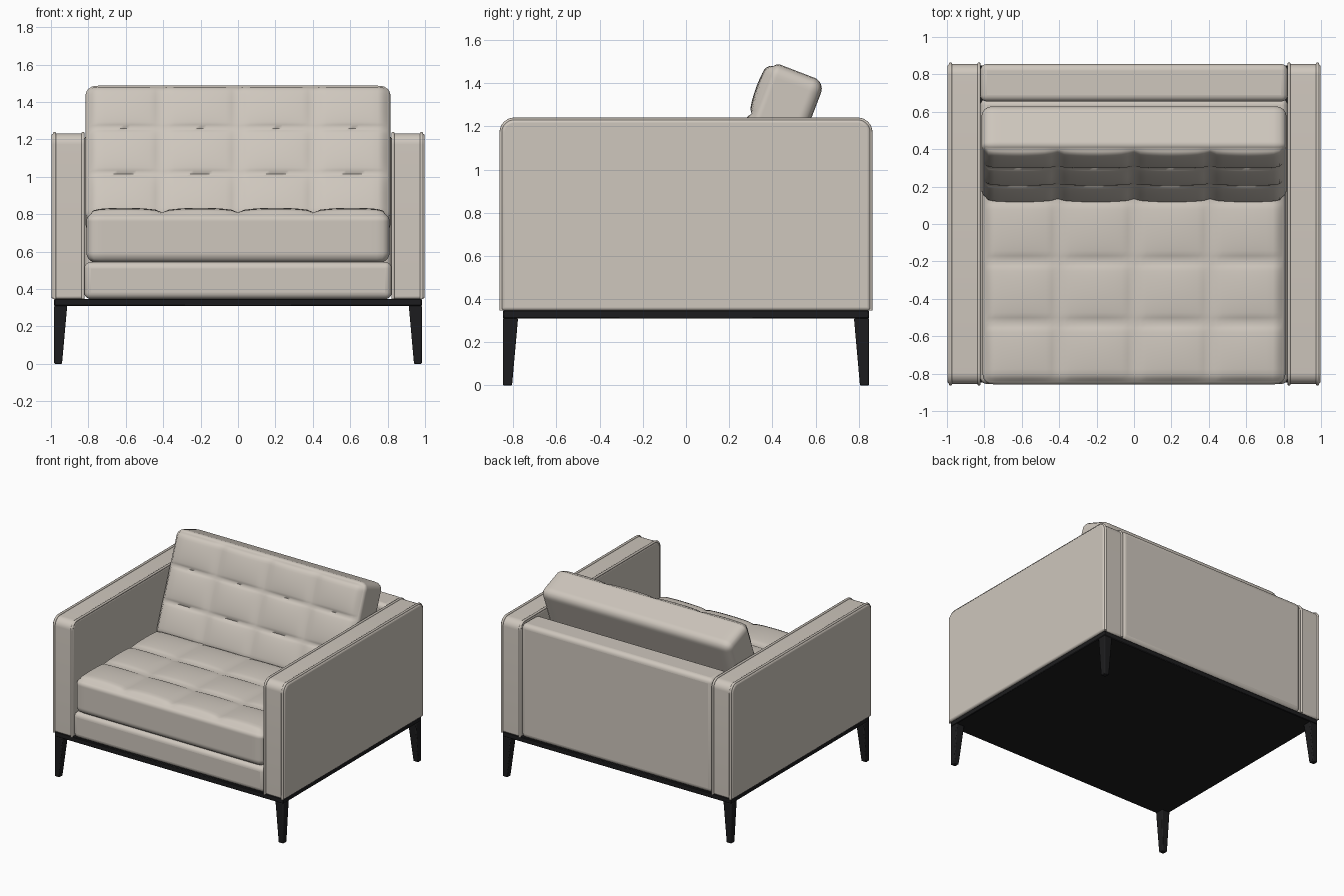
import bpy, bmesh, math
from mathutils import Vector, Matrix

if "Cube" in bpy.data.objects:
    bpy.data.objects.remove(bpy.data.objects["Cube"])


def material(name, rgb):
    m = bpy.data.materials.new(name)
    m.diffuse_color = (*rgb, 1)
    m.use_nodes = True
    m.node_tree.nodes["Principled BSDF"].inputs["Base Color"].default_value = m.diffuse_color
    return m


FABRIC = material("fabric", (0.62, 0.57, 0.51))
BLACK = material("black_metal", (0.012, 0.012, 0.013))


def finish(name, bm, mat, bevel=0.0, segments=4, angle=40):
    bmesh.ops.recalc_face_normals(bm, faces=bm.faces)
    me = bpy.data.meshes.new(name)
    bm.to_mesh(me)
    bm.free()
    me.materials.append(mat)
    ob = bpy.data.objects.new(name, me)
    bpy.context.collection.objects.link(ob)
    if bevel:
        b = ob.modifiers.new("bevel", 'BEVEL')
        b.width, b.segments = bevel, segments
        b.limit_method, b.angle_limit = 'ANGLE', math.radians(40)
    bpy.ops.object.select_all(action='DESELECT')
    ob.select_set(True)
    bpy.context.view_layer.objects.active = ob
    bpy.ops.object.shade_smooth_by_angle(angle=math.radians(angle))
    return ob


def box(name, lo, hi, mat, bevel, segments=4):
    bm = bmesh.new()
    bmesh.ops.create_cube(bm, size=1)
    lo, hi = Vector(lo), Vector(hi)
    for v in bm.verts:
        v.co = (lo + hi) / 2 + v.co * (hi - lo)
    return finish(name, bm, mat, bevel, segments)


def mirror(ob, y=False):
    m = ob.modifiers.new("mirror", 'MIRROR')
    m.use_axis = (True, y, False)


def cushion(name, size, cols, rows, loc, tilt, r=0.055, depth=0.025):
    """Rounded box whose +z side is quilted into cols x rows puffs."""
    bm = bmesh.new()
    bmesh.ops.create_cube(bm, size=1)
    bmesh.ops.subdivide_edges(bm, edges=bm.edges[:], cuts=47, use_grid_fill=True)
    half = Vector(size) / 2
    for v in bm.verts:
        t = v.co.copy()
        p = Vector(t[i] * size[i] for i in range(3))
        core = Vector(max(-half[i] + r, min(half[i] - r, p[i])) for i in range(3))
        q = core + (p - core).normalized() * r
        if t.z > 0:
            puff = abs(math.sin(math.pi * (t.x + .5) * cols)
                       * math.sin(math.pi * (t.y + .5) * rows)) ** 0.4
            q.z -= depth * (1 - puff) * min(1, t.z * 2)
        v.co = q
    ob = finish(name, bm, FABRIC, angle=75)
    ob.matrix_world = Matrix.Translation(loc) @ Matrix.Rotation(math.radians(tilt), 4, 'X')
    return ob


def arm_outline(y=0.855, z0=0.347, z1=1.232, r=0.06, n=8):
    """Side outline of an arm: open at the bottom, rounded at the top."""
    pts = [(-y, z0)]
    for cy, start in ((-y + r, 180), (y - r, 90)):
        for i in range(n + 1):
            a = math.radians(start - 90 * i / n)
            pts.append((cy + r * math.cos(a), z1 - r + r * math.sin(a)))
    return pts + [(y, z0)]


# Arms
bm = bmesh.new()
face = bm.faces.new([bm.verts.new((0.82, y, z)) for y, z in arm_outline()])
ext = bmesh.ops.extrude_face_region(bm, geom=[face])
bmesh.ops.translate(bm, vec=(0.178, 0, 0),
                    verts=[g for g in ext['geom'] if isinstance(g, bmesh.types.BMVert)])
arm = finish("arms", bm, FABRIC, 0.014, 3)
mirror(arm)

# Piping along the arm edges
for side in (-1, 1):
    for label, x in (("inner", 0.829), ("outer", 0.981)):
        cu = bpy.data.curves.new(f"{label}_piping", 'CURVE')
        cu.dimensions = '3D'
        cu.bevel_depth, cu.bevel_resolution, cu.use_fill_caps = 0.009, 2, True
        pts = arm_outline()
        sp = cu.splines.new('POLY')
        sp.points.add(len(pts) - 1)
        for p, (y, z) in zip(sp.points, pts):
            p.co = (side * x, y, z, 1)
        sp.use_smooth = True
        cu.materials.append(FABRIC)
        bpy.context.collection.objects.link(
            bpy.data.objects.new(f"{label}_piping_{'left' if side < 0 else 'right'}", cu))

# Back panel and upholstered base
box("back_panel", (-0.822, 0.655, 0.347), (0.822, 0.855, 1.23), FABRIC, 0.035, 5)
box("seat_base", (-0.822, -0.855, 0.347), (0.822, 0.67, 0.545), FABRIC, 0.035, 5)

# Quilted cushions
cushion("seat_cushion", (1.62, 1.32, 0.295), 4, 4, (0, -0.198, 0.687), 0)
cushion("back_cushion", (1.63, 0.78, 0.29), 4, 3, (0, 0.37, 1.094), 69)

# Metal frame plate
box("frame_plate", (-0.983, -0.848, 0.31), (0.983, 0.848, 0.348), BLACK, 0.004, 1)

# Tapered legs, straight on the outer sides
bm = bmesh.new()
bmesh.ops.create_cube(bm, size=1)
for v in bm.verts:
    top = v.co.z > 0
    w = 0.07 if top else 0.042
    v.co = (0.983 - (w if v.co.x < 0 else 0), 0.848 - (w if v.co.y < 0 else 0),
            0.312 if top else 0)
legs = finish("legs", bm, BLACK, 0.006, 2)
mirror(legs, y=True)
